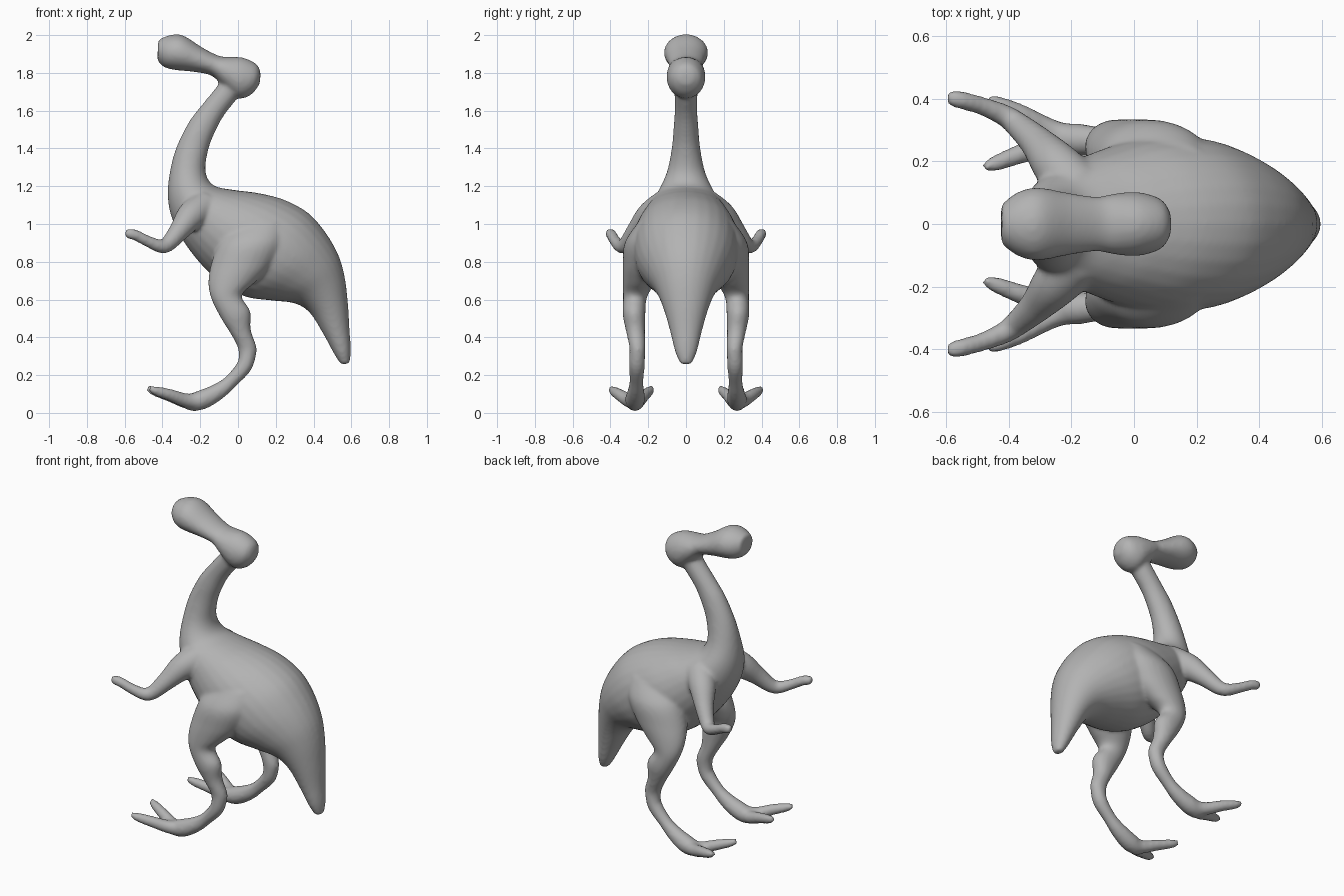
import bpy, bmesh, math
from mathutils import Vector

SIDES, STEPS = 28, 5
Y = Vector((0, 1, 0))


def spline(rows):
    """Catmull-Rom interpolation through rows of numbers."""
    out = []
    n = len(rows)
    for i in range(n - 1):
        p0, p1, p2, p3 = (rows[max(0, min(n - 1, i + k))] for k in (-1, 0, 1, 2))
        for s in range(STEPS):
            t = s / STEPS
            out.append([0.5 * (2 * b + (c - a) * t + (2 * a - 5 * b + 4 * c - d) * t * t
                               + (3 * b - a - 3 * c + d) * t ** 3)
                        for a, b, c, d in zip(p0, p1, p2, p3)])
    return out + [list(rows[-1])]


def skin(bm, rings):
    """Closed loft through (centre, axis_a, axis_b) ellipses."""
    loops = []
    for c, a, b in rings:
        loops.append([bm.verts.new(c + a * math.cos(2 * math.pi * k / SIDES)
                                   + b * math.sin(2 * math.pi * k / SIDES))
                      for k in range(SIDES)])
    for l0, l1 in zip(loops, loops[1:]):
        for k in range(SIDES):
            j = (k + 1) % SIDES
            bm.faces.new((l0[k], l0[j], l1[j], l1[k]))
    bm.faces.new(loops[0][::-1])
    bm.faces.new(loops[-1])


def profile_loft(bm, rows, side=1):
    """Rows: x,z of the front edge, x,z of the back edge, half width, centre y."""
    rings = []
    for x1, z1, x2, z2, w, y in spline(rows):
        c = Vector(((x1 + x2) / 2, y * side, (z1 + z2) / 2))
        rings.append((c, Vector(((x2 - x1) / 2, 0, (z2 - z1) / 2)), Y * w))
    skin(bm, rings)


def tube(bm, rows, side=1):
    """Round limb. Rows: x, y, z, radius."""
    pts = spline(rows)
    pos = [Vector((p[0], p[1] * side, p[2])) for p in pts]
    rings = []
    for i, p in enumerate(pts):
        t = (pos[min(i + 1, len(pos) - 1)] - pos[max(i - 1, 0)]).normalized()
        b = t.cross(Y).normalized()
        rings.append((pos[i], b.cross(t) * p[3], b * p[3]))
    skin(bm, rings)


bm = bmesh.new()

# Neck, torso and drooping tail
profile_loft(bm, [r + (0,) for r in (
    (-.06, 1.80, .06, 1.76, .07), (-.11, 1.73, 0, 1.67, .062),
    (-.20, 1.62, -.07, 1.58, .06), (-.26, 1.54, -.115, 1.5, .065),
    (-.325, 1.41, -.155, 1.4, .075), (-.36, 1.28, -.172, 1.28, .10),
    (-.372, 1.15, -.13, 1.205, .145), (-.35, 1.03, -.02, 1.18, .19),
    (-.29, .91, .10, 1.165, .23), (-.19, .78, .24, 1.13, .27),
    (-.08, .68, .37, 1.06, .28), (.04, .615, .46, .96, .26),
    (.18, .595, .53, .84, .21), (.30, .58, .565, .72, .16),
    (.38, .53, .582, .58, .12), (.45, .42, .59, .45, .085),
    (.51, .31, .597, .34, .058), (.545, .255, .592, .262, .03))])

# Head with a long rounded bill
profile_loft(bm, [r + (0,) for r in (
    (.115, 1.74, .12, 1.80, .035), (.07, 1.685, .10, 1.845, .08),
    (0, 1.665, .03, 1.88, .102), (-.08, 1.73, -.04, 1.885, .098),
    (-.14, 1.785, -.10, 1.89, .088), (-.23, 1.805, -.19, 1.935, .10),
    (-.33, 1.815, -.29, 1.998, .117), (-.39, 1.83, -.36, 2.0, .10),
    (-.427, 1.865, -.422, 1.975, .062))])

for s in (1, -1):
    # Thigh and shank
    profile_loft(bm, [
        (-.04, .98, .24, 1.02, .07, .19), (-.10, .90, .24, .90, .115, .21),
        (-.145, .78, .18, .78, .115, .22), (-.157, .68, .09, .69, .085, .25),
        (-.14, .60, .02, .62, .063, .27), (-.09, .50, .065, .54, .06, .275),
        (-.04, .42, .068, .44, .05, .267), (0, .34, .10, .34, .042, .257),
        (.0, .26, .085, .26, .035, .258)], s)
    # Lower leg and foot
    tube(bm, [(.055, .257, .33, .042), (.035, .26, .25, .042), (-.04, .262, .165, .037),
              (-.11, .265, .11, .045), (-.19, .27, .07, .052), (-.25, .27, .055, .045),
              (-.28, .27, .06, .03)], s)
    # Two toes
    tube(bm, [(-.18, .265, .065, .045), (-.27, .30, .065, .038), (-.36, .35, .095, .032),
              (-.43, .382, .115, .026), (-.468, .395, .13, .016)], s)
    tube(bm, [(-.18, .275, .065, .045), (-.27, .255, .06, .038), (-.36, .225, .09, .032),
              (-.44, .195, .115, .026), (-.48, .18, .13, .016)], s)
    # Arm and hand
    tube(bm, [(-.18, .11, 1.09, .09), (-.25, .19, 1.04, .077), (-.31, .26, .965, .055),
              (-.37, .315, .895, .042), (-.41, .345, .882, .036), (-.48, .375, .91, .03),
              (-.54, .393, .94, .029), (-.58, .402, .95, .027), (-.597, .405, .953, .015)], s)

bmesh.ops.recalc_face_normals(bm, faces=bm.faces)
me = bpy.data.meshes.new("bird_body")
bm.to_mesh(me)
bm.free()
body = bpy.data.objects.new("bird_body", me)
bpy.context.collection.objects.link(body)

# Clay colour
grey = bpy.data.materials.new("clay_grey")
grey.diffuse_color = (.45, .45, .45, 1)
me.materials.append(grey)

# Fuse the parts into one soft skin
fuse = body.modifiers.new("fuse", 'REMESH')
fuse.mode = 'VOXEL'
fuse.voxel_size = .011
fuse.use_smooth_shade = True
soften = body.modifiers.new("soften", 'SMOOTH')
soften.factor = .5
soften.iterations = 8
